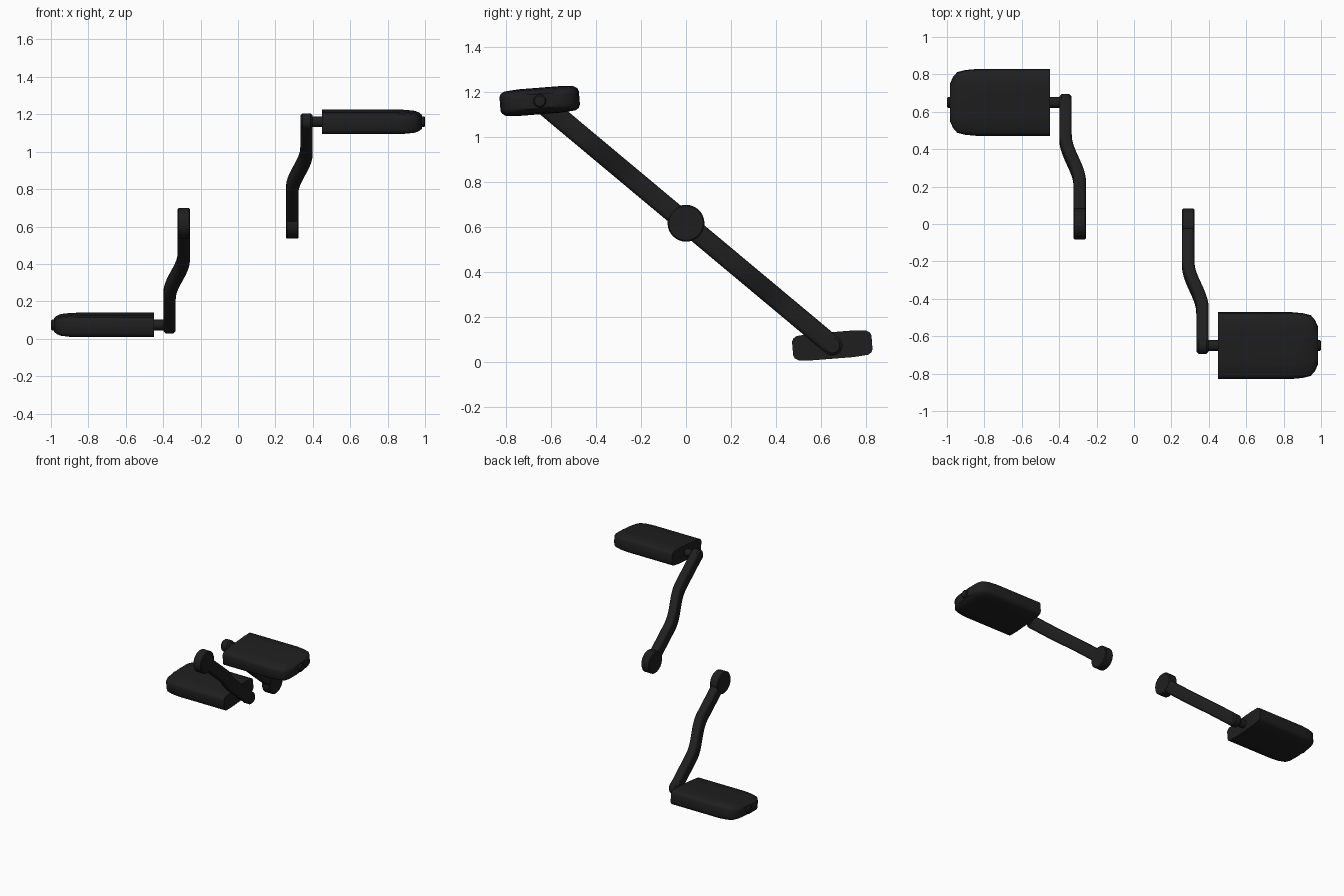
import bpy, bmesh, math
from mathutils import Vector

if "Cube" in bpy.data.objects:
    bpy.data.objects.remove(bpy.data.objects["Cube"])

mat = bpy.data.materials.new("matte black")
mat.diffuse_color = (0.0135, 0.0135, 0.0135, 1)
mat.use_nodes = True
mat.node_tree.nodes["Principled BSDF"].inputs["Base Color"].default_value = mat.diffuse_color

CZ = 0.617                       # height of the crank axis
END = Vector((0, -0.65, 0.543))  # pedal axle relative to the crank axis
ALONG = END.normalized()
ACROSS = Vector((0, -ALONG.z, ALONG.y))
TILT = math.radians(4.5)


def loft(name, rings, side):
    """Skin closed rings; side -1 gives the point-mirrored left part."""
    bm = bmesh.new()
    loops = [[bm.verts.new(Vector(p) * side + Vector((0, 0, CZ))) for p in r] for r in rings]
    n = len(loops[0])
    for a, b in zip(loops, loops[1:]):
        for i in range(n):
            bm.faces.new((a[i], a[(i + 1) % n], b[(i + 1) % n], b[i]))
    bm.faces.new(loops[0])
    bm.faces.new(loops[-1])
    bmesh.ops.recalc_face_normals(bm, faces=bm.faces)
    me = bpy.data.meshes.new(name)
    bm.to_mesh(me)
    bm.free()
    me.materials.append(mat)
    ob = bpy.data.objects.new(name, me)
    bpy.context.collection.objects.link(ob)
    bpy.ops.object.select_all(action='DESELECT')
    ob.select_set(True)
    bpy.context.view_layer.objects.active = ob
    bpy.ops.object.shade_smooth_by_angle(angle=math.radians(40))


def disc(name, x0, x1, r, c, side, n=32, bevel=0.006):
    def ring(x, rad):
        return [(x, c.y + rad * math.cos(2 * math.pi * i / n),
                 c.z + rad * math.sin(2 * math.pi * i / n)) for i in range(n)]
    loft(name, [ring(x0, r - bevel), ring(x0 + bevel, r),
                ring(x1 - bevel, r), ring(x1, r - bevel)], side)


def rounded(w, h, r, n=4):
    """Rounded rectangle with half sizes w, h."""
    pts = []
    for k, (sx, sy) in enumerate([(1, 1), (-1, 1), (-1, -1), (1, -1)]):
        for i in range(n + 1):
            a = math.pi / 2 * (k + i / n)
            pts.append((sx * (w - r) + r * math.cos(a), sy * (h - r) + r * math.sin(a)))
    return pts


def crank_x(t):
    s = min(max((t - 0.33) / 0.38, 0), 1)
    return 0.29 + 0.076 * s * s * (3 - 2 * s)


# pedal cross-section (depth, height), slightly domed with soft edges
quarter = [(0.177, 0.03), (0.171, 0.044), (0.155, 0.054), (0.09, 0.059)]
upper = quarter + [(-d, h) for d, h in reversed(quarter)]
section = upper + [(-d, -h) for d, h in upper]
# x position, depth scale and height scale along the pedal
stations = [(0.45, 1, 1), (0.84, 1, 1), (0.90, 0.97, 0.965),
            (0.945, 0.91, 0.88), (0.968, 0.76, 0.75), (0.984, 0.56, 0.55)]

for side, label in ((1, "right"), (-1, "left")):
    # crank arm with an outward bend
    arm = []
    for i in range(33):
        t = i / 32
        arm.append([ALONG * (t * END.length) + ACROSS * w + Vector((crank_x(t) + d, 0, 0))
                    for d, w in rounded(0.033, 0.045, 0.02)])
    loft(label + "_crank_arm", arm, side)
    disc(label + "_crank_hub", 0.256, 0.324, 0.082, Vector(), side)
    disc(label + "_crank_tip", 0.333, 0.399, 0.045, END, side, 24, 0.012)
    # pedal axle
    disc(label + "_pedal_axle", 0.38, 1.0, 0.029, END, side, 20)
    # pedal body
    ct, st = math.cos(TILT), math.sin(TILT)
    rings = []
    for x, sd, sh in stations:
        rings.append([END + Vector((x, d * sd * ct - h * sh * st, d * sd * st + h * sh * ct))
                      for d, h in section])
    loft(label + "_pedal", rings, side)
